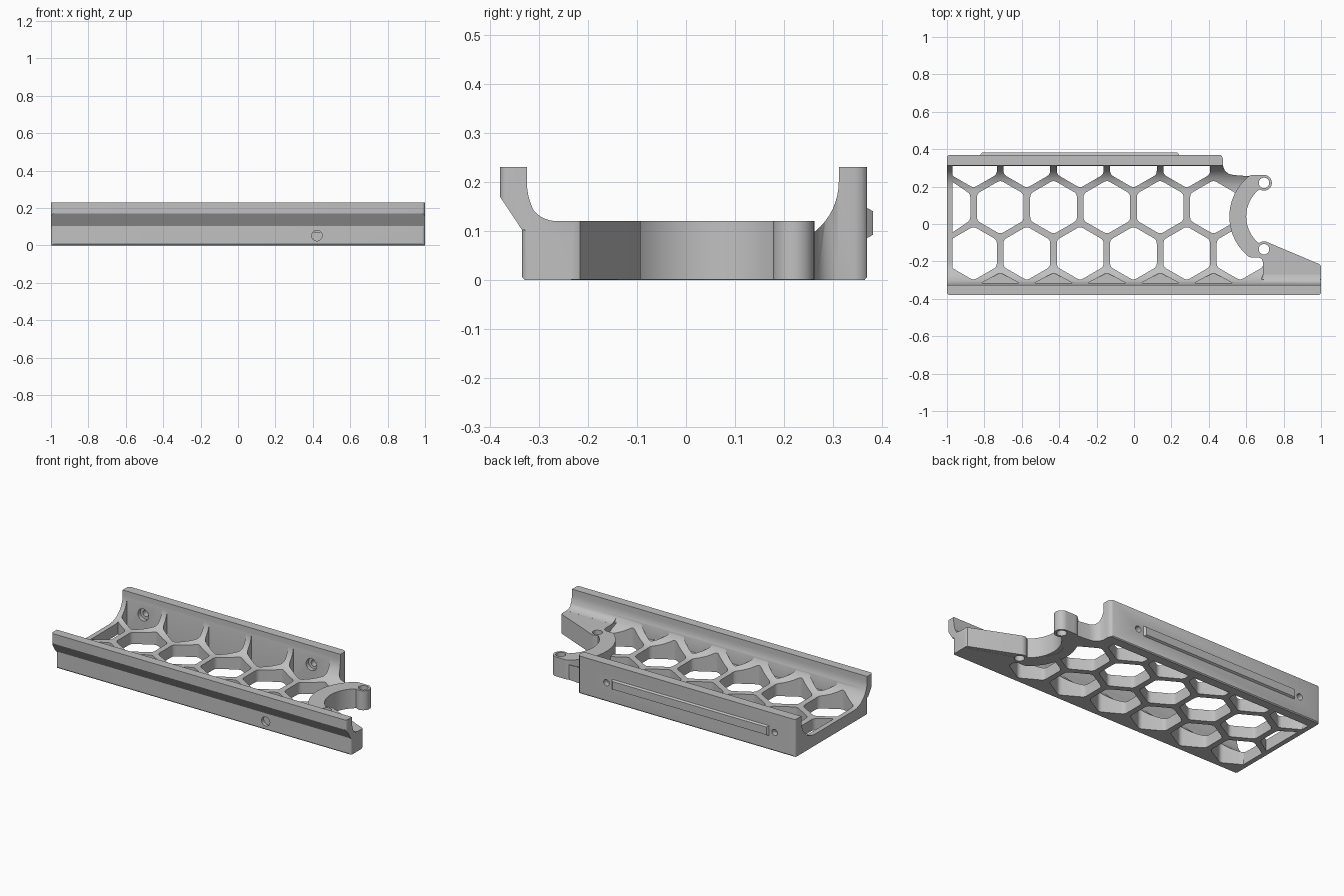
import bpy, bmesh, math
from mathutils import Vector

if "Cube" in bpy.data.objects:
    bpy.data.objects.remove(bpy.data.objects["Cube"])

grey = bpy.data.materials.new("plain_grey")
grey.diffuse_color = (0.53, 0.53, 0.53, 1)
grey.use_nodes = True
grey.node_tree.nodes["Principled BSDF"].inputs["Base Color"].default_value = grey.diffuse_color


def add_prism(bm, pts, lo, hi, axis="z"):
    """Extrude a closed 2D outline; axis x uses (y, z), y uses (x, z), z uses (x, y)."""
    def place(p, d):
        return {"x": (d, p[0], p[1]), "y": (p[0], d, p[1]), "z": (p[0], p[1], d)}[axis]
    clean = []
    for p in pts:
        if not clean or math.dist(p, clean[-1]) > 1e-4:
            clean.append(p)
    if math.dist(clean[0], clean[-1]) < 1e-4:
        clean.pop()
    a = [bm.verts.new(place(p, lo)) for p in clean]
    b = [bm.verts.new(place(p, hi)) for p in clean]
    n = len(clean)
    bm.faces.new(a)
    bm.faces.new(b[::-1])
    for i in range(n):
        bm.faces.new((a[i], b[i], b[(i + 1) % n], a[(i + 1) % n]))


def finish(name, bm):
    bmesh.ops.recalc_face_normals(bm, faces=bm.faces[:])
    me = bpy.data.meshes.new(name)
    bm.to_mesh(me)
    bm.free()
    me.materials.append(grey)
    ob = bpy.data.objects.new(name, me)
    bpy.context.collection.objects.link(ob)
    return ob


def prism(name, pts, lo, hi, axis="z"):
    bm = bmesh.new()
    add_prism(bm, pts, lo, hi, axis)
    return finish(name, bm)


def boolean(target, tool, op="DIFFERENCE"):
    m = target.modifiers.new(op.lower(), "BOOLEAN")
    m.operation, m.solver, m.object = op, "EXACT", tool
    bpy.context.view_layer.objects.active = target
    bpy.ops.object.modifier_apply(modifier=m.name)
    bpy.data.objects.remove(tool)


def arc(cx, cy, r, a0, a1, n):
    return [(cx + r * math.cos(math.radians(a0 + (a1 - a0) * i / n)),
             cy + r * math.sin(math.radians(a0 + (a1 - a0) * i / n))) for i in range(n + 1)]


def circle(cx, cy, r, n=32):
    return arc(cx, cy, r, 0, 360, n)


def rounded_hex(cx, cy, r=0.144, cut=0.13):
    """Pointy-top hexagon with softened corners, trimmed at the rails and the left end."""
    c = [Vector(p) for p in arc(cx, cy, r, 30, 330, 5)]
    pts = []
    for i, p in enumerate(c):
        a, b = p.lerp(c[i - 1], cut), p.lerp(c[(i + 1) % 6], cut)
        for t in (0, 0.25, 0.5, 0.75, 1):
            q = a * (1 - t) ** 2 + p * 2 * t * (1 - t) + b * t * t
            x, y = q.x, q.y
            if y < -0.315:
                x, y = cx + max(-0.1, min(0.1, x - cx)), -0.315
            pts.append((max(x, -0.97), min(y, 0.311)))
    return pts


def corner(sx, x, sy, y, r=0.016):
    """Outline that rounds off one upright corner when cut away."""
    rnd = [(x - sx * r + sx * u, y - sy * r + sy * v) for u, v in arc(0, 0, r, 0, 90, 5)]
    return [(x + sx * 0.02, y + sy * 0.02), (x + sx * 0.02, y - sy * r)] + rnd + \
           [(x - sx * r, y + sy * 0.02)]


# Tray: cross-section with two rails and a sunken floor, run along x
profile = [(-0.33, 0), (-0.335, 0.006), (-0.335, 0.102), (-0.38, 0.17), (-0.38, 0.23), (-0.325, 0.23)]
profile += arc(-0.195, 0.20, 0.13, 180, 270, 14)
profile += arc(0.182, 0.20, 0.13, 270, 360, 14)
profile += [(0.312, 0.23), (0.37, 0.23), (0.37, 0.006), (0.365, 0)]
tray = prism("tray", profile, -1, 1, "x")

# Rounded upright corners on the rail ends
for s in (-1, 1):
    boolean(tray, prism("corner_cutter", corner(s, s, -1, -0.38), 0.11, 0.3))
    boolean(tray, prism("corner_cutter", corner(s, s, -1, -0.335), -0.1, 0.1015))
boolean(tray, prism("corner_cutter", corner(-1, -1, 1, 0.37), -0.1, 0.3))

# Remove the corner where the back rail stops short and the clamp opens
boolean(tray, prism("clamp_cutter", [
    (0.455, 0.6), (0.455, 0.372), (0.465, 0.367), (0.473, 0.358), (0.476, 0.345), (0.476, 0.31),
    (0.486, 0.285), (0.505, 0.269), (0.53, 0.262), (0.62, 0.255), (0.57, 0.04), (0.64, -0.12),
    (0.70, -0.13), (1.1, -0.27), (1.1, 0.6)], -0.1, 0.4))

# Honeycomb openings; the front row are shallow pockets in the fillet
P, ROW = 0.285, 0.247
rows = [(-0.404, -0.715, 5, 0.07), (-0.404 + ROW, -0.858, 6, -0.1),
        (-0.404 + 2 * ROW, -1.0, 6, -0.1), (-0.404 + 3 * ROW, -0.858, 5, -0.1)]
for cy, x0, count, low in rows:
    for i in range(count):
        boolean(tray, prism("cell_cutter", rounded_hex(x0 + i * P, cy), low, 0.4))

# Screw holes in the back rail with wide inner recess
for x in (-0.86, 0.28):
    boolean(tray, prism("hole_cutter", circle(x, 0.115, 0.019), 0.25, 0.5, "y"))
    boolean(tray, prism("recess_cutter", circle(x, 0.115, 0.036), 0.25, 0.335, "y"))

# Blind hole in the front rail
boolean(tray, prism("hole_cutter", circle(0.422, 0.052, 0.028), -0.5, -0.315, "y"))

# Clamp ring, both ears and the tapering arm in one outline
outline = arc(0.695, 0.22, 0.042, 90, -125, 22)
outline += arc(0.785, 0.04, 0.185, 128.5, 230.5, 32)
outline += arc(0.695, -0.135, 0.042, 131, 65, 8)
outline += [(0.985, -0.212), (0.995, -0.217), (0.999, -0.227), (0.999, -0.31), (0.985, -0.327),
            (0.65, -0.327), (0.68, -0.297), (0.69, -0.27), (0.69, -0.205), (0.682, -0.186)]
outline += [(x, min(max(y, -0.178), 0.262)) for x, y in arc(0.785, 0.04, 0.275, 244, 114, 40)]
clamp = prism("clamp", outline, 0.001, 0.12)
for y in (0.22, -0.135):
    boolean(clamp, prism("hole_cutter", circle(0.695, y, 0.028), -0.1, 0.3))
    boolean(tray, prism("hole_cutter", circle(0.695, y, 0.034), -0.1, 0.3))
boolean(tray, clamp, "UNION")

# Small fillet between arm and front rail
fillet = [(-0.329, 0.10), (-0.329, 0.176)] + arc(-0.265, 0.18, 0.06, 187, 266, 8) + [(-0.262, 0.10)]
boolean(tray, prism("arm_fillet", fillet, 0.692, 0.998, "x"), "UNION")

# Raised bar on the back rail with sloped sides
bm = bmesh.new()
add_prism(bm, [(-0.83, 0.08), (0.25, 0.08), (0.25, 0.152), (-0.83, 0.152)], 0.36, 0.382, "y")
for v in bm.verts:
    if v.co.y > 0.37:
        v.co.x += 0.018 if v.co.x < 0 else -0.018
        v.co.z += 0.012 if v.co.z < 0.1 else -0.012
back_bar = finish("back_bar", bm)

# Smooth curved faces, keep edges crisp
bpy.ops.object.select_all(action="DESELECT")
tray.select_set(True)
bpy.context.view_layer.objects.active = tray
bpy.ops.object.shade_smooth_by_angle(angle=math.radians(30))
